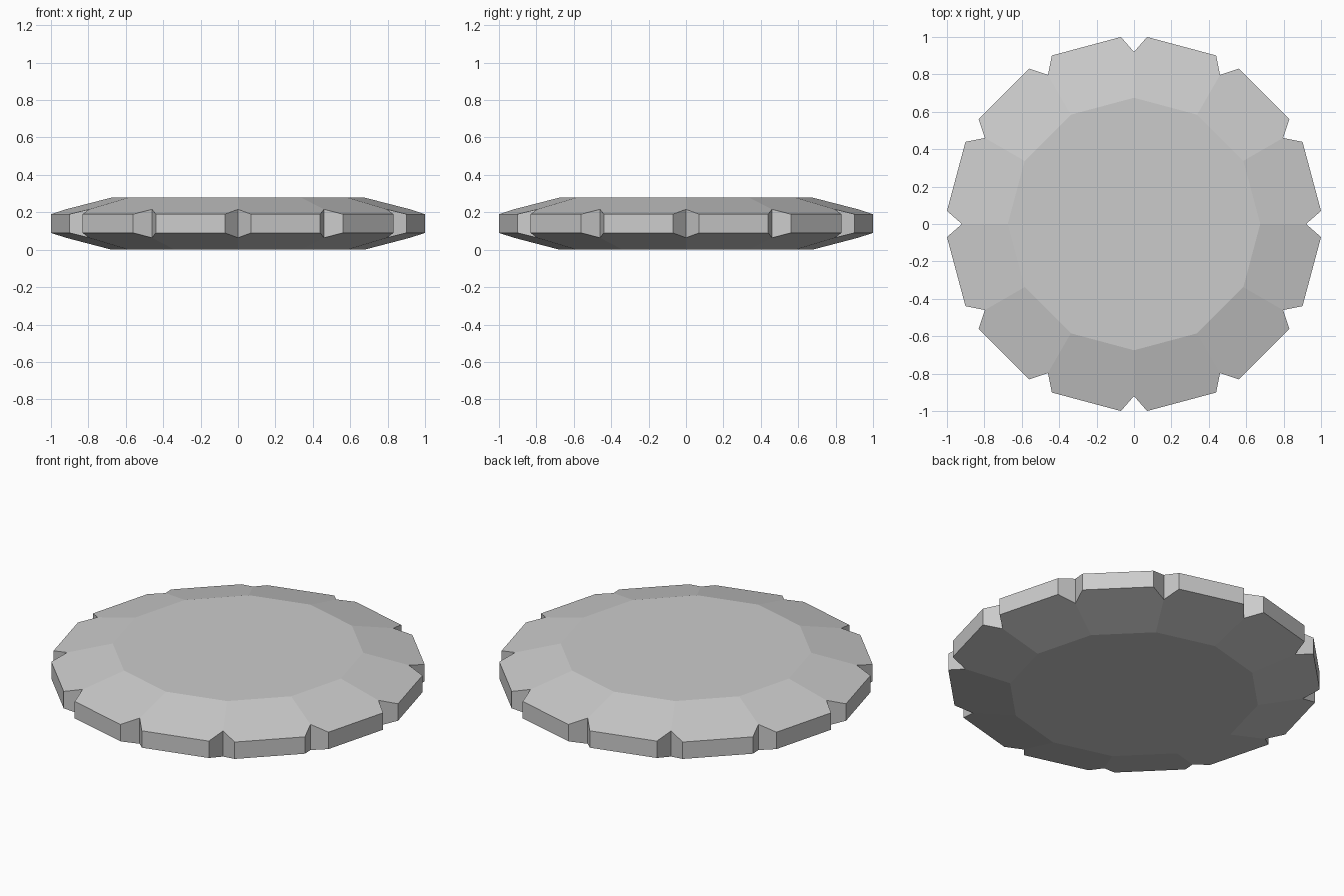
import bpy, bmesh
from math import cos, sin, radians

if "Cube" in bpy.data.objects:
    bpy.data.objects.remove(bpy.data.objects["Cube"])

SIDES = 12
STEP = 360 / SIDES
HALF_NOTCH = 4.0                                   # half notch width in degrees
R_FLAT, R_NOTCH, R_RIM = 0.675, 0.92, 1.0024
MID, H_FLAT, H_NOTCH, H_RIM = 0.14, 0.139, 0.076, 0.05

bm = bmesh.new()


def ring(radius, half_height, offset, side):
    """One vertex per sector, above (side=1) or below (side=-1) the mid plane."""
    return [bm.verts.new((radius * cos(radians(i * STEP + offset)),
                          radius * sin(radians(i * STEP + offset)),
                          MID + side * half_height)) for i in range(SIDES)]


# Flat centres and sloping bevel facets, top and bottom
rims = []
for side in (1, -1):
    flat = ring(R_FLAT, H_FLAT + 0.001 * (side < 0), 0, side)
    notch = ring(R_NOTCH, H_NOTCH, 0, side)
    start = ring(R_RIM, H_RIM, HALF_NOTCH, side)
    end = ring(R_RIM, H_RIM, STEP - HALF_NOTCH, side)
    bm.faces.new(flat)
    outline = []
    for i in range(SIDES):
        j = (i + 1) % SIDES
        bm.faces.new((flat[i], notch[i], start[i], end[i], notch[j], flat[j]))
        outline += [notch[i], start[i], end[i]]
    rims.append(outline)

# Notched rim wall
upper, lower = rims
for i in range(len(upper)):
    j = (i + 1) % len(upper)
    bm.faces.new((lower[i], lower[j], upper[j], upper[i]))

bmesh.ops.recalc_face_normals(bm, faces=bm.faces[:])
mesh = bpy.data.meshes.new("notched_disc")
bm.to_mesh(mesh)
bm.free()
disc = bpy.data.objects.new("notched_disc", mesh)
bpy.context.collection.objects.link(disc)
